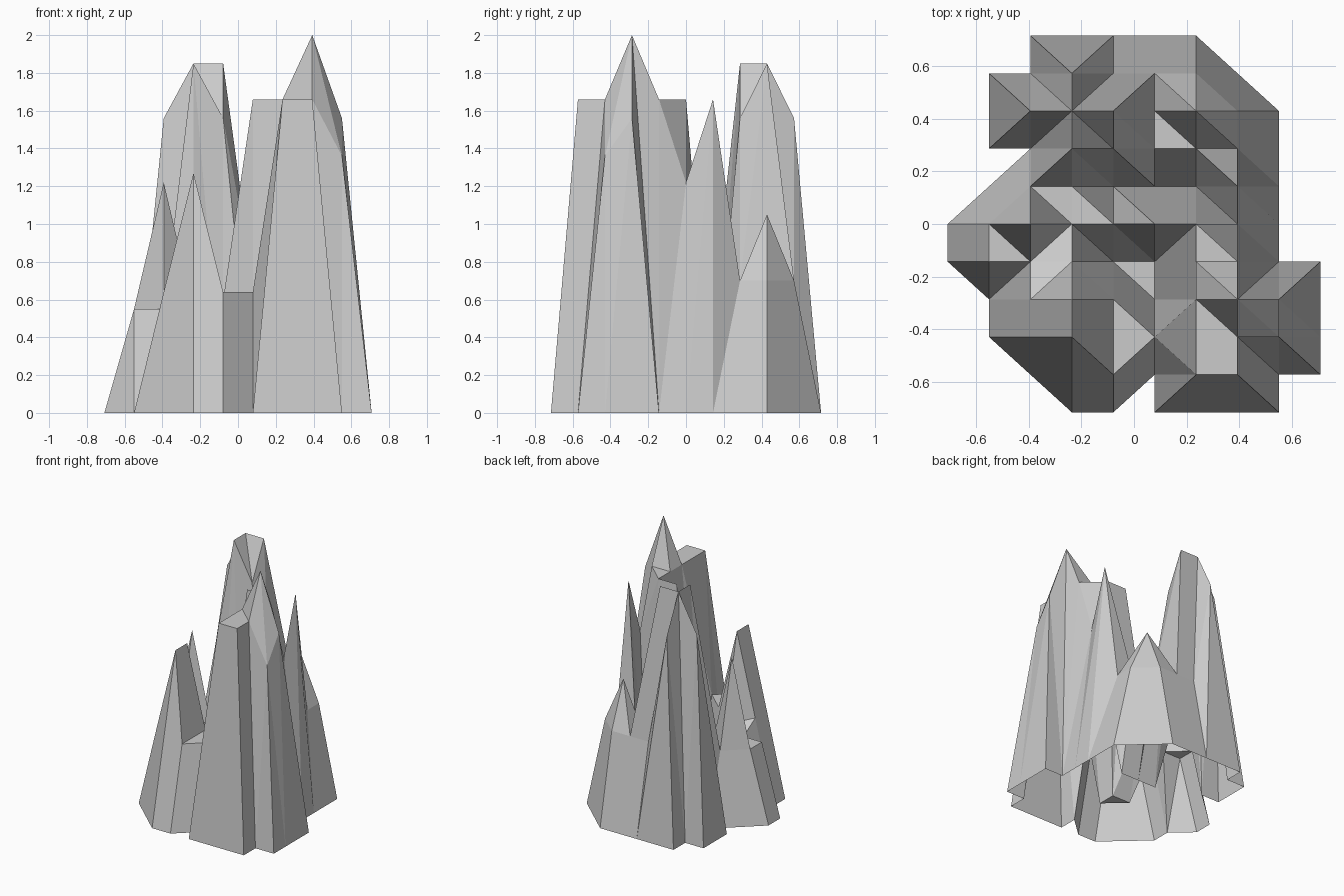
import bpy, bmesh

if "Cube" in bpy.data.objects:
    bpy.data.objects.remove(bpy.data.objects["Cube"])

# Spires rise from a regular 10 x 11 grid, open underneath
COLS, ROWS = 10, 11
STEP_X, STEP_Y = 1.415 / 9, 1.43 / 10

# Spire heights in hundredths, back row first; front and back rim rows stay at zero
PEAKS = [
    [0, 0, 0, 156, 70, 70, 70, 0, 0, 0],
    [0, 0, 156, 185, 185, 70, 105, 70, 0, 0],
    [0, 0, 0, 185, 156, 70, 70, 70, 0, 0],
    [0, 0, 55, 55, 1, 1, 1, 166, 0, 0],
    [0, 55, 122, 55, 60, 166, 166, 122, 0, 0],
    [0, 55, 55, 60, 1, 1, 166, 166, 0, 0],
    [0, 0, 64, 127, 64, 1, 166, 200, 156, 0],
    [0, 0, 64, 127, 64, 64, 166, 166, 136, 0],
    [0, 0, 0, 64, 64, 0, 166, 166, 0, 0],
]
# Crease direction of each cell seen from the top: "/" or the default backslash
CREASES = [
    ".../.....",
    "...//....",
    ".//......",
    ".//......",
    "//.......",
    "../../...",
    ".//....//",
    "...../...",
    "..../....",
    "....//...",
]

rim = [[0] * COLS]
heights = rim + PEAKS + rim

bm = bmesh.new()
grid = [[bm.verts.new(((c - (COLS - 1) / 2) * STEP_X,
                       ((ROWS - 1) / 2 - r) * STEP_Y,
                       heights[r][c] / 100))
         for c in range(COLS)] for r in range(ROWS)]

# Two facets per cell; facets lying wholly on the ground are outside the rock
for r, row in enumerate(CREASES):
    for c, crease in enumerate(row):
        bl, br = grid[r][c], grid[r][c + 1]
        fl, fr = grid[r + 1][c], grid[r + 1][c + 1]
        if crease == "/":
            facets = [(fl, br, bl), (fl, fr, br)]
        else:
            facets = [(bl, fl, fr), (bl, fr, br)]
        for facet in facets:
            if max(v.co.z for v in facet) > 0:
                bm.faces.new(facet)

# Drop unused grid points and merge flat facets
bmesh.ops.delete(bm, geom=[v for v in bm.verts if not v.link_faces], context='VERTS')
bmesh.ops.dissolve_limit(bm, angle_limit=0.002, verts=bm.verts[:], edges=bm.edges[:])

mesh = bpy.data.meshes.new("rock_spires")
bm.to_mesh(mesh)
bm.free()
bpy.context.collection.objects.link(bpy.data.objects.new("rock_spires", mesh))
